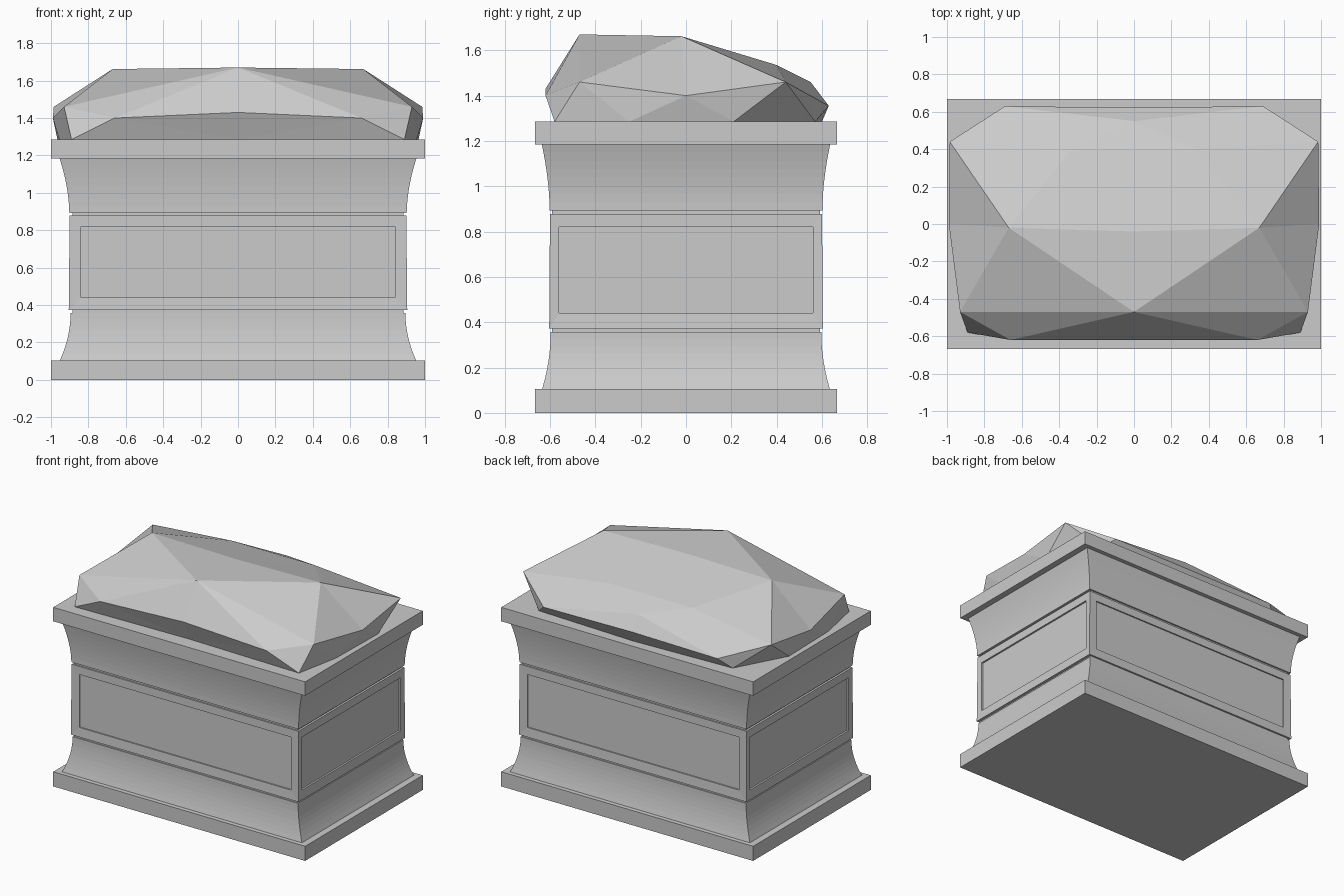
import bpy, bmesh

cube = bpy.data.objects.get("Cube")
if cube:
    bpy.data.objects.remove(cube, do_unlink=True)

stone = bpy.data.materials.new("grey stone")
stone.use_nodes = True
GREY = (0.6, 0.6, 0.6, 1)
stone.diffuse_color = GREY
stone.node_tree.nodes["Principled BSDF"].inputs["Base Color"].default_value = GREY

DEPTH = 0.667  # depth of the pedestal relative to its width


def add_object(name, bm):
    bmesh.ops.recalc_face_normals(bm, faces=bm.faces)
    mesh = bpy.data.meshes.new(name)
    bm.to_mesh(mesh)
    bm.free()
    mesh.materials.append(stone)
    obj = bpy.data.objects.new(name, mesh)
    bpy.context.collection.objects.link(obj)
    return obj


def loft(profile):
    """Stack rectangular rings given as (half width, height)."""
    bm = bmesh.new()
    rings = []
    for w, z in profile:
        corners = ((-1, -1), (1, -1), (1, 1), (-1, 1))
        rings.append([bm.verts.new((sx * w, sy * w * DEPTH, z)) for sx, sy in corners])
    for low, high in zip(rings, rings[1:]):
        for i in range(4):
            j = (i + 1) % 4
            bm.faces.new((low[i], low[j], high[j], high[i]))
    bm.faces.new(rings[0][::-1])
    bm.faces.new(rings[-1])
    bmesh.ops.recalc_face_normals(bm, faces=bm.faces)
    return bm


# Slabs, and the narrow core that shows in the two grooves
add_object("base_slab", loft([(1, 0), (1, 0.105)]))
add_object("top_slab", loft([(1, 1.185), (1, 1.285)]))
add_object("groove_core", loft([(0.885, 0.33), (0.885, 0.92)]))

# Flared mouldings
STEPS = 8
ts = [i / STEPS for i in range(STEPS + 1)]
add_object("lower_moulding",
           loft([(0.895 + 0.057 * (1 - t) ** 2, 0.105 + 0.253 * t) for t in ts]))
add_object("upper_moulding",
           loft([(0.902 + 0.052 * t ** 1.8, 0.893 + 0.292 * t) for t in ts]))

# Middle block with a recessed panel on each side
bm = loft([(0.905, 0.373), (0.9, 0.878)])
sides = [f for f in bm.faces if abs(f.normal.z) < 0.5]
bmesh.ops.inset_individual(bm, faces=sides, thickness=0.05)
for face in sides:
    along, across = (0, 1) if abs(face.normal.y) > 0.5 else (1, 0)
    half = (0.84, 0.56)[along]
    for v in face.verts:
        v.co[along] = half if v.co[along] > 0 else -half
        v.co.z = 0.82 if v.co.z > 0.6 else 0.44
        v.co[across] = (0.9 if across == 0 else 0.6) * (1 if v.co[across] > 0 else -1)
panels = bmesh.ops.extrude_discrete_faces(bm, faces=sides)["faces"]
for face in panels:
    bmesh.ops.translate(bm, verts=face.verts, vec=face.normal * -0.013)
add_object("panel_block", bm)

# Faceted boulder: one half, then mirrored
points = {
    "ridge": (0, -0.47, 1.67), "crown": (0, -0.04, 1.662), "peak": (0.67, -0.02, 1.662),
    "brow": (0.93, -0.47, 1.46), "lip": (0.66, -0.62, 1.40), "lip_mid": (0, -0.62, 1.43),
    "foot": (0.89, -0.58, 1.285), "foot_mid": (0, -0.56, 1.285),
    "flank": (0.99, 0, 1.40), "flank_a": (0.955, -0.25, 1.285), "flank_b": (0.965, 0.21, 1.285),
    "ear": (0.985, 0.44, 1.46), "heel": (0.77, 0.57, 1.285), "tail": (0.69, 0.63, 1.355),
    "slope": (0.33, 0.40, 1.535), "slope_mid": (0, 0.40, 1.535), "drop": (0, 0.55, 1.46),
    "tail_mid": (0, 0.622, 1.36), "heel_mid": (0, 0.60, 1.285),
}
facets = [
    # front
    "ridge crown peak", "ridge peak brow", "ridge brow lip", "ridge lip lip_mid",
    "brow foot lip", "lip foot_mid lip_mid", "lip foot foot_mid",
    # side
    "foot brow flank_a", "brow flank flank_a", "flank flank_b flank_a",
    "flank ear flank_b", "ear heel flank_b", "ear tail heel",
    "peak flank brow", "peak ear flank",
    # top and back
    "crown slope_mid slope", "crown slope peak", "peak slope ear", "slope tail ear",
    "slope drop tail", "slope slope_mid drop", "drop tail_mid tail",
    "tail tail_mid heel_mid heel",
    # underside
    "foot_mid foot flank_a flank_b heel heel_mid",
]
bm = bmesh.new()
verts = {key: bm.verts.new(co) for key, co in points.items()}
for facet in facets:
    bm.faces.new([verts[key] for key in facet.split()])
boulder = add_object("boulder", bm)
mirror = boulder.modifiers.new("Mirror", "MIRROR")
mirror.use_clip = True
